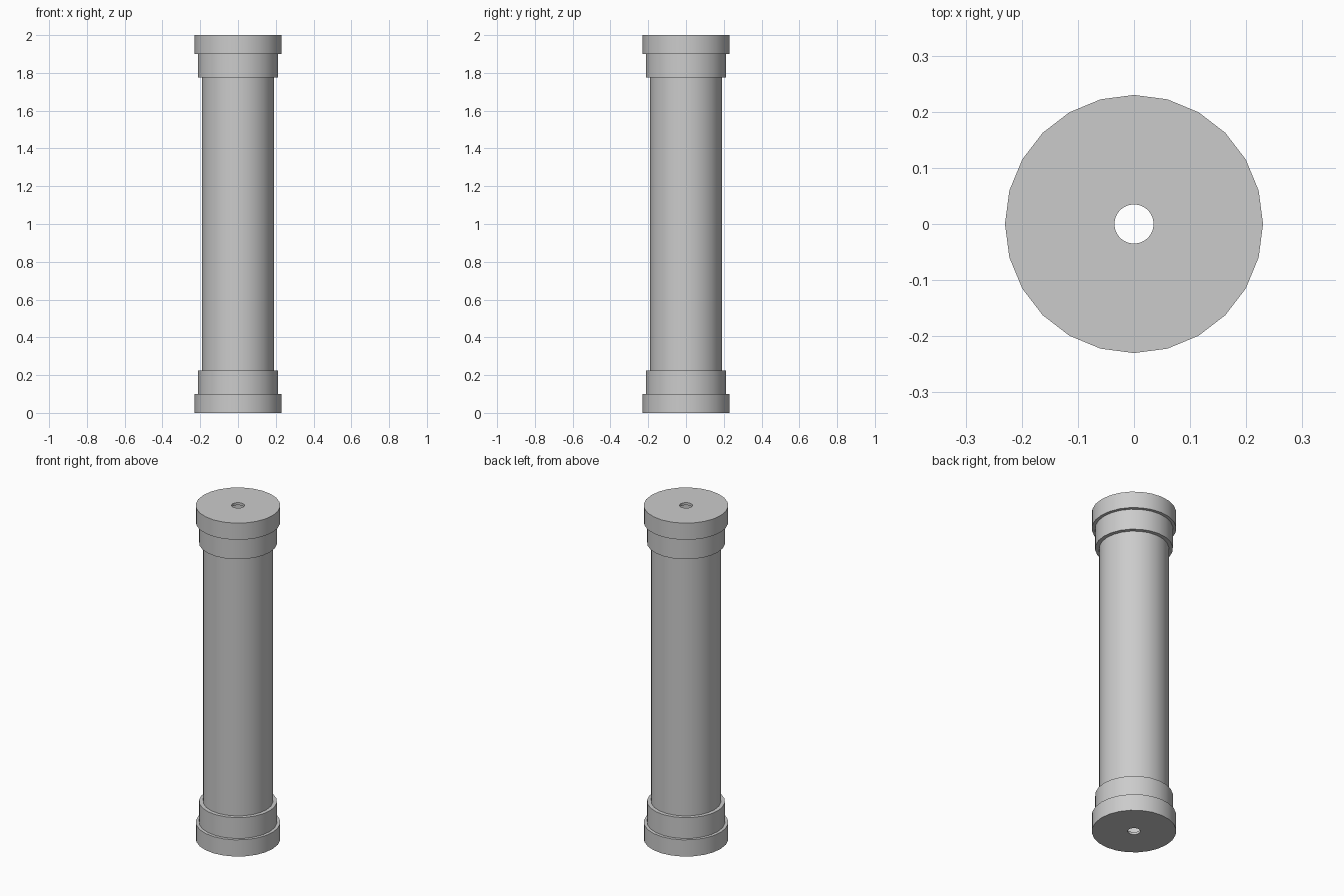
import bpy, bmesh
from math import cos, sin, tau, radians

if "Cube" in bpy.data.objects:
    bpy.data.objects.remove(bpy.data.objects["Cube"])

SIDES = 24
HEIGHT = 2.0


def lathe(name, profile, flip=False):
    """Spin a closed (radius, z) loop around the z axis; flip places it at the top end."""
    bm = bmesh.new()
    rings = []
    for i in range(SIDES):
        a = tau * i / SIDES
        rings.append([bm.verts.new((r * cos(a), r * sin(a), HEIGHT - z if flip else z))
                      for r, z in profile])
    n = len(profile)
    for i in range(SIDES):
        a, b = rings[i], rings[(i + 1) % SIDES]
        for j in range(n):
            k = (j + 1) % n
            bm.faces.new((a[j], b[j], b[k], a[k]))
    bmesh.ops.recalc_face_normals(bm, faces=bm.faces)
    mesh = bpy.data.meshes.new(name)
    bm.to_mesh(mesh)
    bm.free()
    obj = bpy.data.objects.new(name, mesh)
    bpy.context.collection.objects.link(obj)
    bpy.ops.object.select_all(action='DESELECT')
    obj.select_set(True)
    bpy.context.view_layer.objects.active = obj
    bpy.ops.object.shade_smooth_by_angle(angle=radians(30))
    return obj


# Long hollow body
lathe("body_tube", [(0.175, 0.015), (0.19, 0.015), (0.19, 1.985), (0.175, 1.985)])

# Matching collar and pierced cap at each end
for end, flip in (("bottom", False), ("top", True)):
    lathe(end + "_collar", [(0.19, 0.10), (0.212, 0.10), (0.212, 0.225), (0.19, 0.225)], flip)
    lathe(end + "_cap", [(0.035, 0), (0.23, 0), (0.23, 0.10),
                         (0.19, 0.10), (0.19, 0.015), (0.035, 0.015)], flip)
